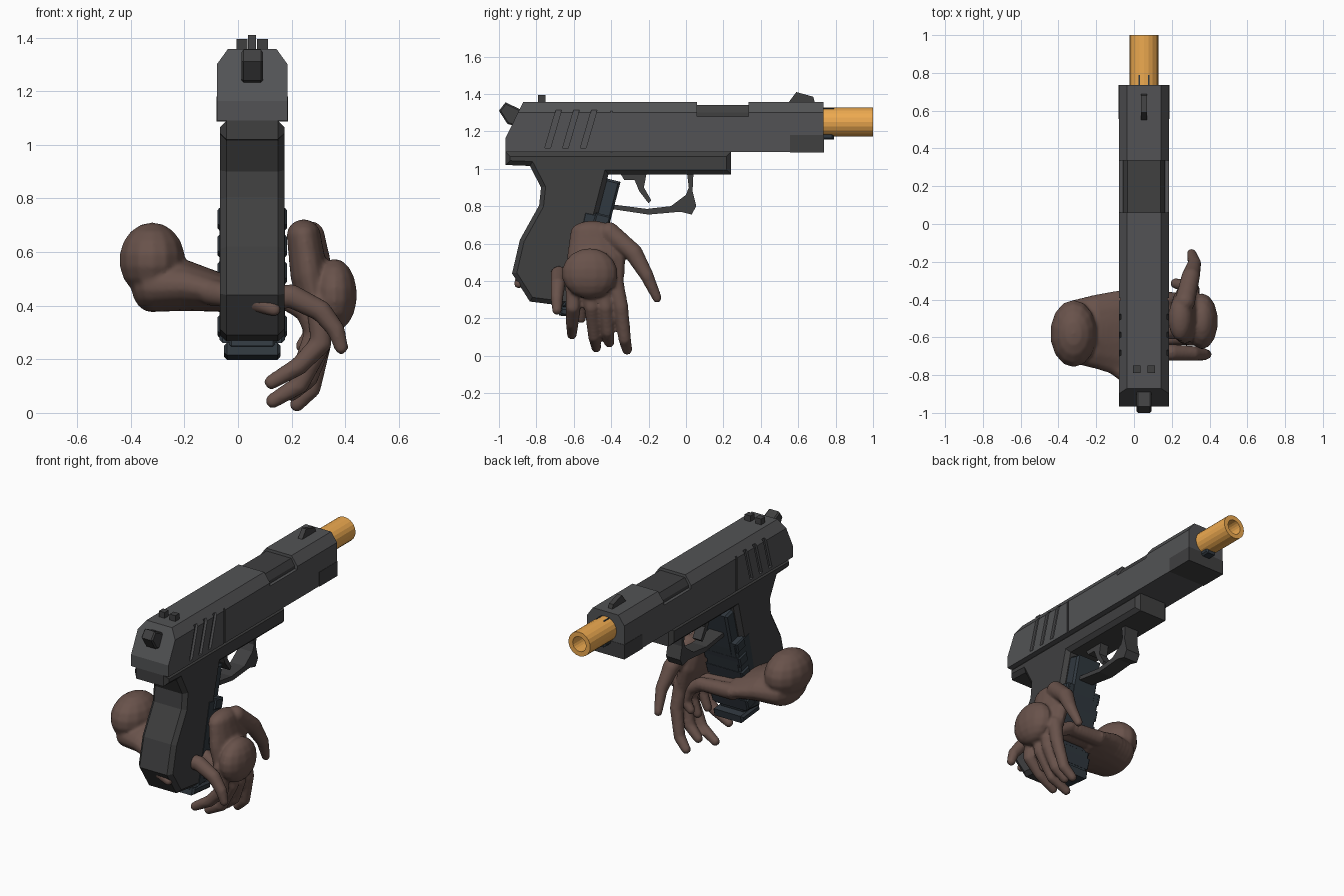
import bpy, bmesh
from mathutils import Matrix, Vector

if "Cube" in bpy.data.objects:
    bpy.data.objects.remove(bpy.data.objects["Cube"])

CX = 0.053  # gun centre plane


def mat(name, col):
    m = bpy.data.materials.new(name)
    m.diffuse_color = (*col, 1)
    m.use_nodes = True
    m.node_tree.nodes["Principled BSDF"].inputs["Base Color"].default_value = m.diffuse_color
    return m


SLIDE = mat("slide_grey", (0.085, 0.086, 0.09))
FRAME = mat("frame_grey", (0.05, 0.05, 0.051))
MAG = mat("blue_black", (0.03, 0.04, 0.05))
BRASS = mat("orange", (0.85, 0.4, 0.08))
SKIN = mat("skin", (0.14, 0.085, 0.07))


def finish(bm, name, material):
    bmesh.ops.recalc_face_normals(bm, faces=bm.faces)
    me = bpy.data.meshes.new(name)
    bm.to_mesh(me)
    bm.free()
    ob = bpy.data.objects.new(name, me)
    bpy.context.collection.objects.link(ob)
    if material:
        me.materials.append(material)
    return ob


def bake(ob):
    dg = bpy.context.evaluated_depsgraph_get()
    me = bpy.data.meshes.new_from_object(ob.evaluated_get(dg))
    ob.modifiers.clear()
    ob.data = me


def add_prism(bm, pts, half, cx=CX, bevel=0):
    """Side profile (y, z) extruded across x, optionally chamfering both rims."""
    f = bm.faces.new([bm.verts.new((cx - half, y, z)) for y, z in pts])
    ext = bmesh.ops.extrude_face_region(bm, geom=[f])["geom"]
    vs = [g for g in ext if isinstance(g, bmesh.types.BMVert)]
    bmesh.ops.translate(bm, verts=vs, vec=(2 * half, 0, 0))
    if bevel:
        caps = [e for e in bm.edges if abs(e.verts[0].co.x - e.verts[1].co.x) < 1e-6]
        bmesh.ops.bevel(bm, geom=caps, offset=bevel, segments=1, affect="EDGES")


def prism(name, pts, half, material, cx=CX, bevel=0):
    bm = bmesh.new()
    add_prism(bm, pts, half, cx, bevel)
    return finish(bm, name, material)


def rect(y0, y1, z0, z1):
    return [(y0, z0), (y1, z0), (y1, z1), (y0, z1)]


def long_section(name, half_pts, y0, y1, material, cut_rear=False):
    """Symmetric cross-section (dx, z) extruded along y."""
    bm = bmesh.new()
    ring = [(CX + x, z) for x, z in half_pts] + [(CX - x, z) for x, z in reversed(half_pts)]
    f = bm.faces.new([bm.verts.new((x, y0, z)) for x, z in ring])
    ext = bmesh.ops.extrude_face_region(bm, geom=[f])["geom"]
    bmesh.ops.translate(bm, verts=[g for g in ext if isinstance(g, bmesh.types.BMVert)],
                        vec=(0, y1 - y0, 0))
    if cut_rear:
        bmesh.ops.recalc_face_normals(bm, faces=bm.faces)
        cut = bmesh.ops.bisect_plane(bm, geom=bm.verts[:] + bm.edges[:] + bm.faces[:],
                                     plane_co=(0, -0.957, 1.18), plane_no=(0, -0.18, 0.088),
                                     clear_outer=True)["geom_cut"]
        bmesh.ops.holes_fill(bm, edges=[e for e in cut if isinstance(e, bmesh.types.BMEdge)])
    return finish(bm, name, material)


# Slide, with ejection port, seam and serrations cut out
slide = long_section("slide", [(0.132, 1.09), (0.132, 1.30), (0.09, 1.358)],
                     -0.965, 0.735, SLIDE, True)
bm = bmesh.new()
add_prism(bm, rect(0.06, 0.335, 1.28, 1.5), 0.3)
for s in (-1, 1):
    add_prism(bm, rect(-0.405, -0.392, 1.0, 1.5), 0.03, CX + s * 0.155)
    for i in range(3):
        y = -0.755 + i * 0.095
        add_prism(bm, [(y, 1.11), (y + 0.03, 1.11), (y + 0.09, 1.315), (y + 0.06, 1.315)],
                  0.03, CX + s * 0.146)
cutter = finish(bm, "slide_cutter", None)
cutter.hide_render = True
mod = slide.modifiers.new("cut", "BOOLEAN")
mod.operation, mod.object, mod.solver = "DIFFERENCE", cutter, "EXACT"
bake(slide)
bpy.data.objects.remove(cutter)

long_section("chamber_hood", [(0.112, 1.26), (0.112, 1.30), (0.087, 1.34)], 0.055, 0.34, FRAME)
prism("slide_nose", rect(0.555, 0.737, 1.087, 1.18), 0.134, FRAME)

# Barrel tube
bm = bmesh.new()
rings = []
for r, y in ((0.077, 0.6), (0.077, 1.0), (0.047, 1.0), (0.047, 0.7)):
    c = bmesh.ops.create_circle(bm, segments=20, radius=r,
                                matrix=Matrix.Translation((CX, y, 1.25)) @ Matrix.Rotation(1.5708, 4, "X"))
    rings.append(c["verts"])
for a, b in zip(rings, rings[1:]):
    for i in range(20):
        j = (i + 1) % 20
        bm.faces.new((a[i], a[j], b[j], b[i]))
bm.faces.new(rings[0])
bm.faces.new(rings[3])
barrel = finish(bm, "barrel", BRASS)
prism("guide_rod", rect(0.7, 0.79, 1.155, 1.20), 0.035, MAG, bevel=0.01)
for s in (-1, 1):
    prism("barrel_notch", rect(0.735, 0.79, 1.30, 1.325), 0.004, MAG, CX + s * 0.025)

# Sights and hammer
prism("front_sight", [(0.545, 1.35), (0.59, 1.41), (0.68, 1.385), (0.69, 1.35)], 0.015, FRAME)
for s in (-1, 1):
    prism("rear_sight", rect(-0.79, -0.75, 1.34, 1.395), 0.02, FRAME, CX + s * 0.038)
prism("hammer", [(-1.0, 1.31), (-0.965, 1.355), (-0.87, 1.31), (-0.89, 1.22), (-0.955, 1.24)],
      0.04, FRAME, bevel=0.008)

# Frame and grip
prism("frame", [(-0.965, 1.09), (-0.965, 1.02), (-0.835, 1.015), (-0.775, 0.90), (-0.785, 0.805),
                (-0.888, 0.62), (-0.93, 0.44), (-0.835, 0.29), (-0.60, 0.26), (-0.415, 0.97),
                (0.24, 0.97), (0.24, 1.09)], 0.12, FRAME, bevel=0.024)

# Magazine, base plate and side ridges
prism("magazine", [(-0.43, 0.95), (-0.35, 0.93), (-0.41, 0.70), (-0.55, 0.22), (-0.68, 0.25)],
      0.09, MAG, bevel=0.012)
prism("grip_sleeve", [(-0.545, 0.775), (-0.40, 0.745), (-0.525, 0.27), (-0.66, 0.26)],
      0.122, MAG, bevel=0.012)
prism("base_plate", [(-0.68, 0.215), (-0.50, 0.198), (-0.49, 0.245), (-0.67, 0.262)],
      0.106, MAG, bevel=0.012)
for i in range(5):
    z, y = 0.70 - i * 0.1, -0.50 - i * 0.025
    prism("grip_ridge", [(y, z), (y + 0.08, z - 0.02), (y + 0.10, z + 0.045), (y + 0.02, z + 0.065)],
          0.13, MAG, bevel=0.008)

# Trigger and guard
prism("trigger", [(-0.355, 0.98), (-0.21, 0.98), (-0.225, 0.90), (-0.185, 0.83), (-0.20, 0.815),
                  (-0.25, 0.88), (-0.275, 0.94), (-0.33, 0.94)], 0.03, FRAME)
prism("trigger_guard", [(-0.40, 0.81), (-0.21, 0.785), (-0.08, 0.80), (0.0, 0.86), (0.015, 0.90),
                        (0.005, 0.98), (0.04, 0.98), (0.035, 0.88), (0.055, 0.80), (0.03, 0.755),
                        (-0.03, 0.77), (-0.20, 0.755), (-0.40, 0.785)], 0.05, FRAME)


# Hands: chains of ellipsoids fused by a voxel remesh
def chain(bm, stops, n=8):
    stops = [s if len(s) == 6 else (*s, s[3], s[3]) for s in stops]
    for a, b in zip(stops, stops[1:] + stops[-1:]):
        for i in range(n if a is not b else 1):
            v = [p + (q - p) * i / n for p, q in zip(a, b)]
            bmesh.ops.create_uvsphere(bm, u_segments=14, v_segments=9, radius=1,
                                      matrix=Matrix.Translation(v[:3]) @ Matrix.Diagonal((*v[3:], 1)))


def hand(name, chains):
    bm = bmesh.new()
    for c in chains:
        chain(bm, c)
    ob = finish(bm, name, SKIN)
    rm = ob.modifiers.new("fuse", "REMESH")
    rm.mode, rm.voxel_size = "VOXEL", 0.01
    sm = ob.modifiers.new("soften", "SMOOTH")
    sm.factor, sm.iterations = 0.5, 4
    bake(ob)
    ob.data.shade_smooth()
    if not ob.data.materials:
        ob.data.materials.append(SKIN)


left = [
    [(-0.32, -0.58, 0.57, 0.125, 0.18, 0.14)],                                  # wrist stub
    [(-0.32, -0.57, 0.475, 0.08, 0.17, 0.10), (-0.2, -0.57, 0.475, 0.08, 0.20, 0.095),
     (-0.05, -0.58, 0.445, 0.06, 0.24, 0.07)],                                   # palm
    [(-0.1, -0.75, 0.45, 0.05), (0.05, -0.87, 0.42, 0.04), (0.135, -0.895, 0.385, 0.026)],  # thumb
    [(0.0, -0.68, 0.43, 0.05), (0.2, -0.68, 0.435, 0.045), (0.31, -0.685, 0.38, 0.04),
     (0.365, -0.69, 0.31, 0.034), (0.385, -0.69, 0.245, 0.027)],
]
for y, tip in ((-0.57, 0.20), (-0.47, 0.2), (-0.40, 0.25)):
    left.append([(-0.05, y, 0.44, 0.05), (0.17, y, 0.43, 0.042), (0.25, y, 0.38, 0.038),
                 (0.28, y + 0.01, 0.3, 0.033), (0.24, y + 0.01, tip, 0.027)])
hand("left_hand", left)

right = [
    [(0.36, -0.515, 0.44, 0.085, 0.15, 0.135)],                                  # wrist stub
    [(0.245, -0.50, 0.66, 0.065, 0.12, 0.062), (0.265, -0.48, 0.52, 0.072, 0.16, 0.08),
     (0.29, -0.48, 0.39, 0.062, 0.15, 0.06)],                                    # palm
    [(0.27, -0.41, 0.66, 0.055), (0.30, -0.28, 0.55, 0.05), (0.32, -0.21, 0.43, 0.037),
     (0.305, -0.155, 0.31, 0.026)],                                              # thumb
]
for y0, y1, x1, z1 in ((-0.60, -0.61, 0.125, 0.115), (-0.53, -0.48, 0.13, 0.045),
                       (-0.45, -0.41, 0.2, 0.07), (-0.38, -0.315, 0.22, 0.032)):
    ym = (y0 + y1) / 2
    right.append([(0.30, y0, 0.40, 0.046), (0.31, ym, 0.26, 0.04),
                  ((0.27 + x1) / 2 + 0.03, ym * 0.4 + y1 * 0.6, z1 + 0.06, 0.035), (x1, y1, z1, 0.028)])
hand("right_hand", right)
